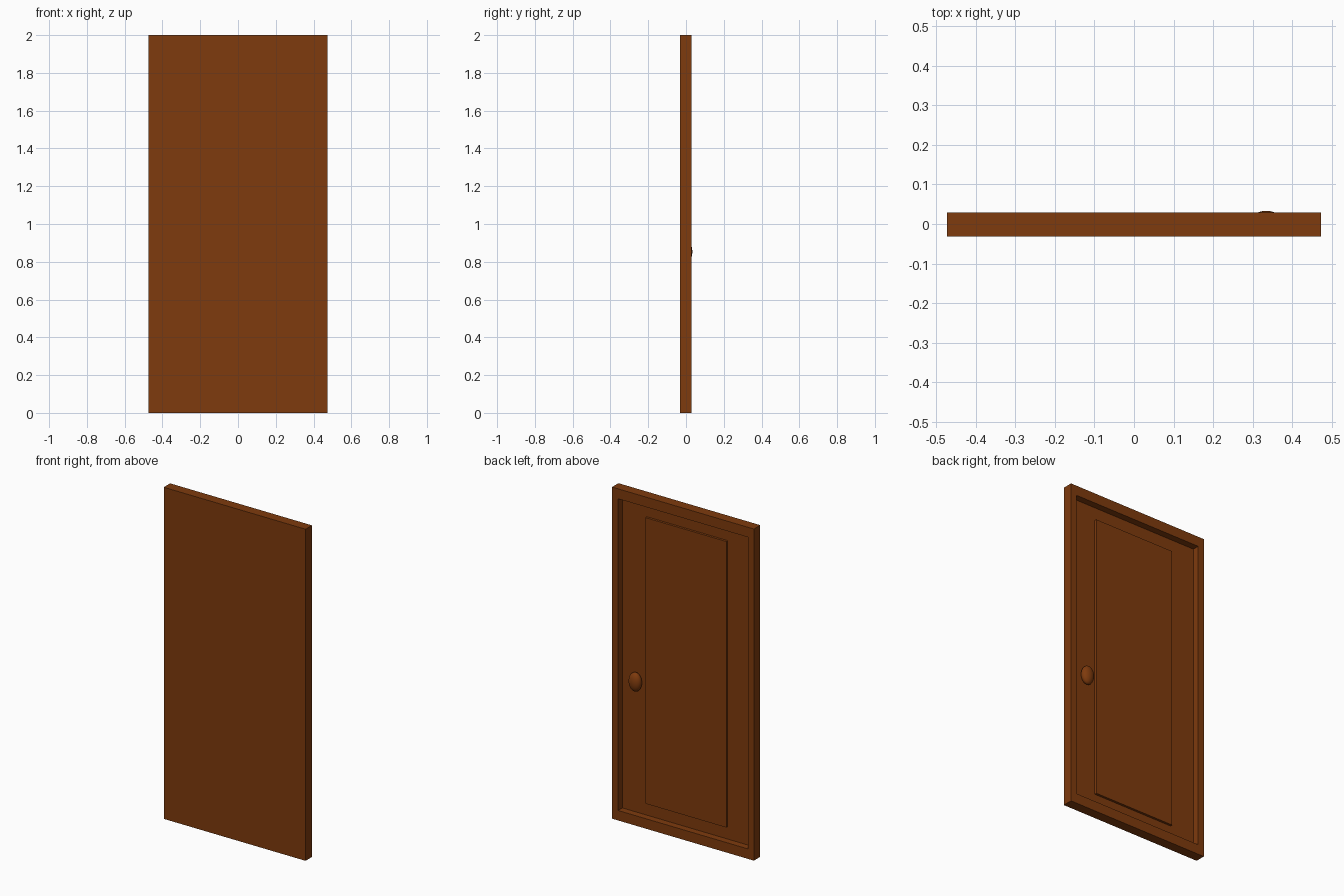
import bpy, bmesh

if "Cube" in bpy.data.objects:
    bpy.data.objects.remove(bpy.data.objects["Cube"])

wood = bpy.data.materials.new("brown_wood")
wood.diffuse_color = (0.21, 0.043, 0.004, 1)
wood.use_nodes = True
wood.node_tree.nodes["Principled BSDF"].inputs["Base Color"].default_value = wood.diffuse_color


def loft(name, rects):
    """Join rectangles (half width, z low, z high, y) in order and cap both ends."""
    bm = bmesh.new()
    loops = [[bm.verts.new((x, y, z)) for x, z in ((-w, lo), (w, lo), (w, hi), (-w, hi))]
             for w, lo, hi, y in rects]
    for a, b in zip(loops, loops[1:]):
        for i in range(4):
            j = (i + 1) % 4
            bm.faces.new((a[i], a[j], b[j], b[i]))
    bm.faces.new(loops[0])
    bm.faces.new(loops[-1])
    bmesh.ops.recalc_face_normals(bm, faces=bm.faces)
    mesh = bpy.data.meshes.new(name)
    bm.to_mesh(mesh)
    bm.free()
    obj = bpy.data.objects.new(name, mesh)
    bpy.context.collection.objects.link(obj)
    mesh.materials.append(wood)
    return obj


FLOOR_Y = -0.012

# Door leaf: flat front, raised rim around a recess on the back
loft("door_leaf", [
    (0.473, 0.0, 2.0, -0.032),
    (0.473, 0.0, 2.0, 0.029),
    (0.433, 0.06, 1.94, 0.029),
    (0.433, 0.06, 1.94, FLOOR_Y),
])

# Raised centre panel, set slightly into the recess floor
loft("raised_panel", [
    (0.27, 0.135, 1.86, FLOOR_Y - 0.005),
    (0.27, 0.135, 1.86, 0.002),
])

# Oval knob, half sunk into the leaf
bpy.ops.mesh.primitive_uv_sphere_add(segments=32, ring_count=16, radius=1,
                                     location=(0.335, 0.005, 0.853))
knob = bpy.context.object
knob.name = "door_knob"
knob.scale = (0.04, 0.0285, 0.057)
bpy.ops.object.transform_apply(location=False, rotation=False, scale=True)
bpy.ops.object.shade_smooth()
knob.data.materials.append(wood)
